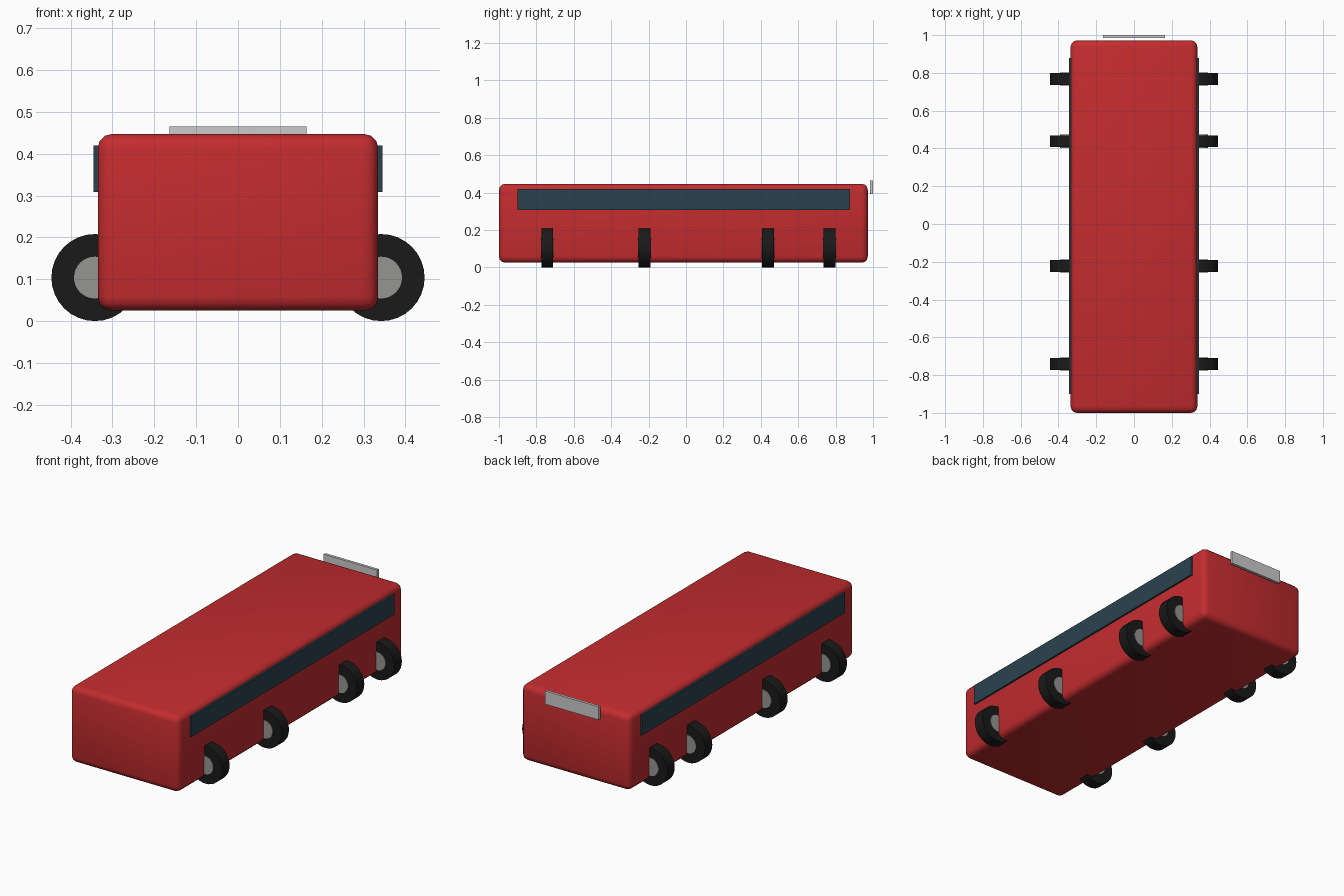
import bpy
import math

if "Cube" in bpy.data.objects:
    bpy.data.objects.remove(bpy.data.objects["Cube"])


def material(name, rgb):
    m = bpy.data.materials.new(name)
    m.diffuse_color = (*rgb, 1)
    m.use_nodes = True
    m.node_tree.nodes["Principled BSDF"].inputs["Base Color"].default_value = m.diffuse_color
    return m


RED = material("red_paint", (0.55, 0.025, 0.028))
GLASS = material("dark_glass", (0.022, 0.055, 0.075))
RUBBER = material("black_rubber", (0.01, 0.01, 0.01))
METAL = material("hub_metal", (0.3, 0.3, 0.29))
PLATE = material("pale_plate", (0.6, 0.62, 0.6))


def box(name, lo, hi, mat):
    bpy.ops.mesh.primitive_cube_add(
        size=1, location=[(a + b) / 2 for a, b in zip(lo, hi)])
    o = bpy.context.object
    o.name = name
    o.scale = [b - a for a, b in zip(lo, hi)]
    bpy.ops.object.transform_apply(location=False, rotation=False, scale=True)
    o.data.materials.append(mat)
    return o


def disc(name, centre, radius, depth, mat):
    # Cylinder with its axis along y
    bpy.ops.mesh.primitive_cylinder_add(
        vertices=32, radius=radius, depth=depth, location=centre,
        rotation=(math.pi / 2, 0, 0))
    o = bpy.context.object
    o.name = name
    o.data.materials.append(mat)
    bpy.ops.object.shade_smooth_by_angle(angle=math.radians(30))
    return o


# Body with rounded edges
body = box("body", (-0.335, -1.0, 0.025), (0.335, 0.972, 0.447), RED)
bevel = body.modifiers.new("rounded_edges", "BEVEL")
bevel.width = 0.033
bevel.segments = 3
bpy.ops.object.modifier_apply(modifier=bevel.name)
bpy.ops.object.shade_smooth_by_angle(angle=math.radians(35))

# Rear plate
box("rear_plate", (-0.164, 0.985, 0.392), (0.164, 1.0, 0.465), PLATE)

# Window strips and wheels on both sides
for side, s in (("left", -1), ("right", 1)):
    xs = sorted((s * 0.325, s * 0.345))
    box(f"{side}_window_strip", (xs[0], -0.9, 0.308), (xs[1], 0.878, 0.42), GLASS)
    for i, y in enumerate((-0.742, -0.222, 0.438, 0.767), 1):
        centre = (s * 0.342, y, 0.104)
        disc(f"{side}_tyre_{i}", centre, 0.104, 0.063, RUBBER)
        disc(f"{side}_hub_{i}", centre, 0.05, 0.069, METAL)
